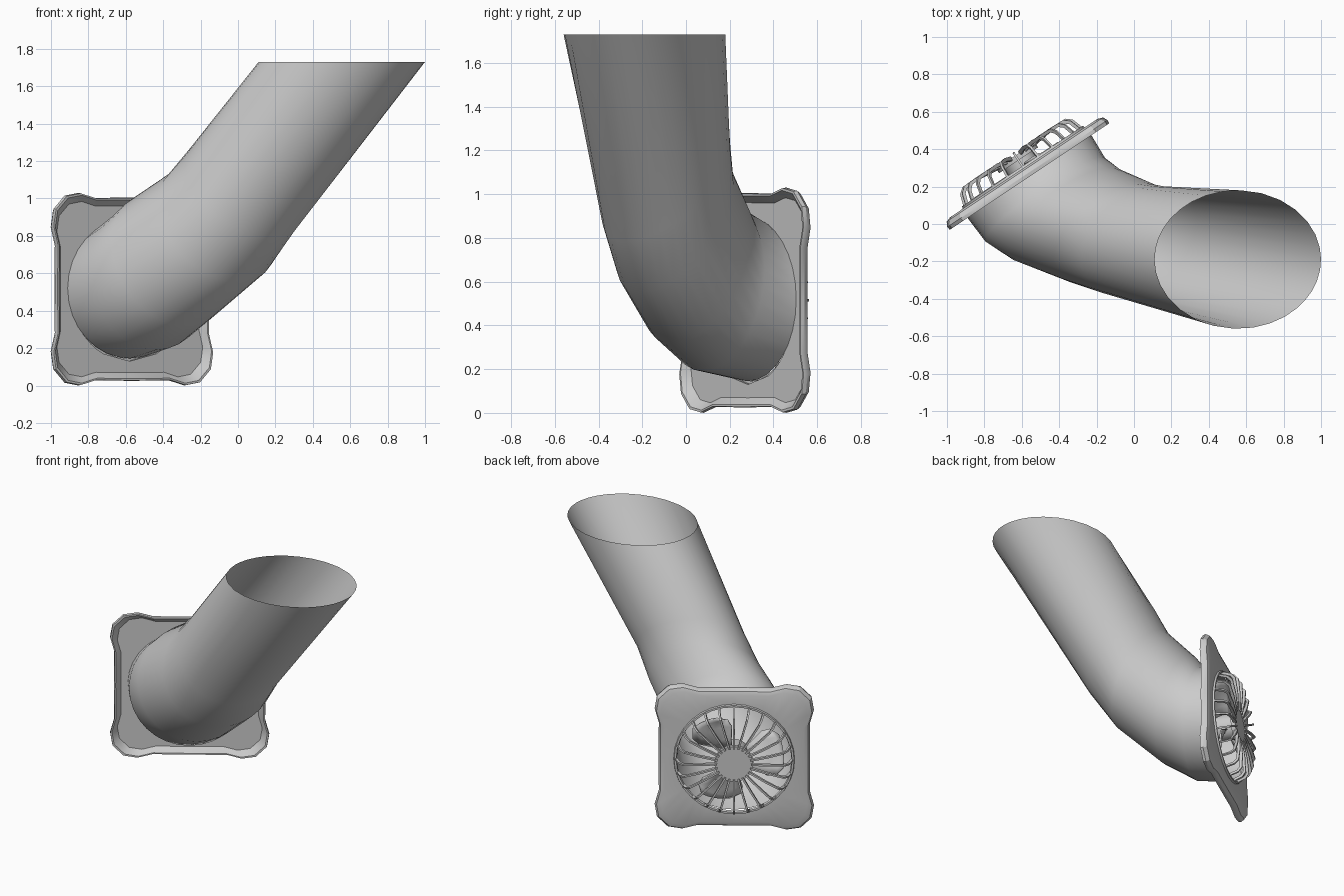
import bpy, bmesh, math
from mathutils import Vector

if "Cube" in bpy.data.objects:
    bpy.data.objects.remove(bpy.data.objects["Cube"])

C = Vector((-0.57, 0.27, 0.515))          # plate centre
U = Vector((0.832, 0.555, 0)).normalized()  # along the plate
N = Vector((-0.555, 0.832, 0)).normalized() # outward from the plate
Z = Vector((0, 0, 1))


def place(u, v, h):
    return C + U * u + Z * v + N * h


def polar(r, a, h):
    return place(r * math.cos(a), r * math.sin(a), h)


def finish(bm, name, angle=35):
    bmesh.ops.recalc_face_normals(bm, faces=bm.faces)
    me = bpy.data.meshes.new(name)
    bm.to_mesh(me)
    bm.free()
    ob = bpy.data.objects.new(name, me)
    bpy.context.collection.objects.link(ob)
    bpy.ops.object.select_all(action='DESELECT')
    ob.select_set(True)
    bpy.context.view_layer.objects.active = ob
    bpy.ops.object.shade_smooth_by_angle(angle=math.radians(angle))
    return ob


def loft(bm, rings, loop=False, cap=False):
    vr = [[bm.verts.new(p) for p in ring] for ring in rings]
    pairs = list(zip(vr, vr[1:])) + ([(vr[-1], vr[0])] if loop else [])
    for a, b in pairs:
        n = len(a)
        for i in range(n):
            j = (i + 1) % n
            bm.faces.new((a[i], a[j], b[j], b[i]))
    if cap:
        bm.faces.new(vr[0])
        bm.faces.new(vr[-1])


def circle(r, h, n=32):
    return [polar(r, 2 * math.pi * i / n, h) for i in range(n)]


# Bent pipe: centre, normal, sideways radius, upward radius
sections = [
    ((-0.578, 0.282, 0.52), (0.555, -0.832, 0), 0.40, 0.375),
    ((-0.475, 0.13, 0.575), (0.56, -0.80, 0.16), 0.39, 0.39),
    ((-0.36, 0.05, 0.675), (0.55, -0.75, 0.36), 0.38, 0.385),
    ((-0.115, -0.05, 0.865), (0.50, -0.68, 0.53), 0.365, 0.37),
    ((0.025, -0.09, 1.05), (0.48, -0.56, 0.67), 0.35, 0.36),
]
rings = []
for c, n, a, b in sections:
    n = Vector(n).normalized()
    side = Z.cross(n).normalized()
    up = n.cross(side)
    rings.append([Vector(c) + side * a * math.cos(t) + up * b * math.sin(t)
                  for t in (2 * math.pi * i / 32 for i in range(32))])
# Level mouth: run the last ring along the pipe axis onto the cut ellipse
T = Vector((0.555, -0.19, 1.73))
axis = T - Vector(sections[-1][0])
mouth = []
for p in rings[-1]:
    q = p + axis * ((T.z - p.z) / axis.z) - T
    t = math.atan2(q.y / 0.37, q.x / 0.445)
    mouth.append(T + Vector((0.445 * math.cos(t), 0.37 * math.sin(t), 0)))
rings.append(mouth)
bm = bmesh.new()
loft(bm, rings)
finish(bm, "bent_pipe", 60)

# Mounting plate: shallow tray with eared corners and a round hole
quarter = [(.49, 0), (.488, .24), (.515, .34), (.50, .43),
           (.43, .50), (.34, .515), (.24, .488)]
outline = []
for k in range(4):
    for x, y in quarter:
        for _ in range(k):
            x, y = -y, x
        outline.append((x, y))


def edge(s, h):
    return [place(x * s, y * s, h) for x, y in outline]


def hole(h):
    return [polar(0.385, math.atan2(y, x), h) for x, y in outline]


bm = bmesh.new()
loft(bm, [hole(.015), edge(.91, .015), edge(.975, -.02), edge(.995, -.02),
          edge(1, .0), edge(.975, .025), edge(.92, .035), hole(.035)], loop=True)
finish(bm, "mounting_plate", 30)

# Grille rim
bm = bmesh.new()
loft(bm, [circle(.393, .03), circle(.388, .048), circle(.375, .048),
          circle(.37, .03)], loop=True)
finish(bm, "grille_rim")

# Grille bars: bent strips swept from rim to hub
outer = [(.385, .035), (.362, .105), (.33, .132), (.23, .135), (.11, .125)]
inner = [(.368, .035), (.347, .095), (.322, .115), (.23, .115), (.11, .10)]
bm = bmesh.new()
for i in range(24):
    ang = 2 * math.pi * i / 24
    side = (-U * math.sin(ang) + Z * math.cos(ang)) * 0.006
    strip = []
    for (r1, h1), (r2, h2) in zip(outer, inner):
        p, q = polar(r1, ang, h1), polar(r2, ang, h2)
        strip.append([p - side, p + side, q + side, q - side])
    loft(bm, strip, cap=True)
finish(bm, "grille_bars")

# Grille cap in the middle
bm = bmesh.new()
loft(bm, [circle(.125, .085), circle(.125, .115)], cap=True)
finish(bm, "grille_cap")

# Fan hub
bm = bmesh.new()
loft(bm, [circle(.09, -.08, 24), circle(.09, .085, 24)], cap=True)
finish(bm, "fan_hub")

# Three pitched fan blades
bm = bmesh.new()
for k in range(3):
    mid = math.radians(52 + 120 * k)
    grid = []
    for r, spread in ((.07, 28), (.15, 32), (.24, 35), (.29, 30), (.32, 18)):
        grid.append([bm.verts.new(polar(r, mid + math.radians(spread) * t,
                                        .0 + .05 * t))
                     for t in (-1, -.6, -.2, .2, .6, 1)])
    for a, b in zip(grid, grid[1:]):
        for i in range(5):
            bm.faces.new((a[i], a[i + 1], b[i + 1], b[i]))
blades = finish(bm, "fan_blades")
mod = blades.modifiers.new("thickness", 'SOLIDIFY')
mod.thickness = 0.01
